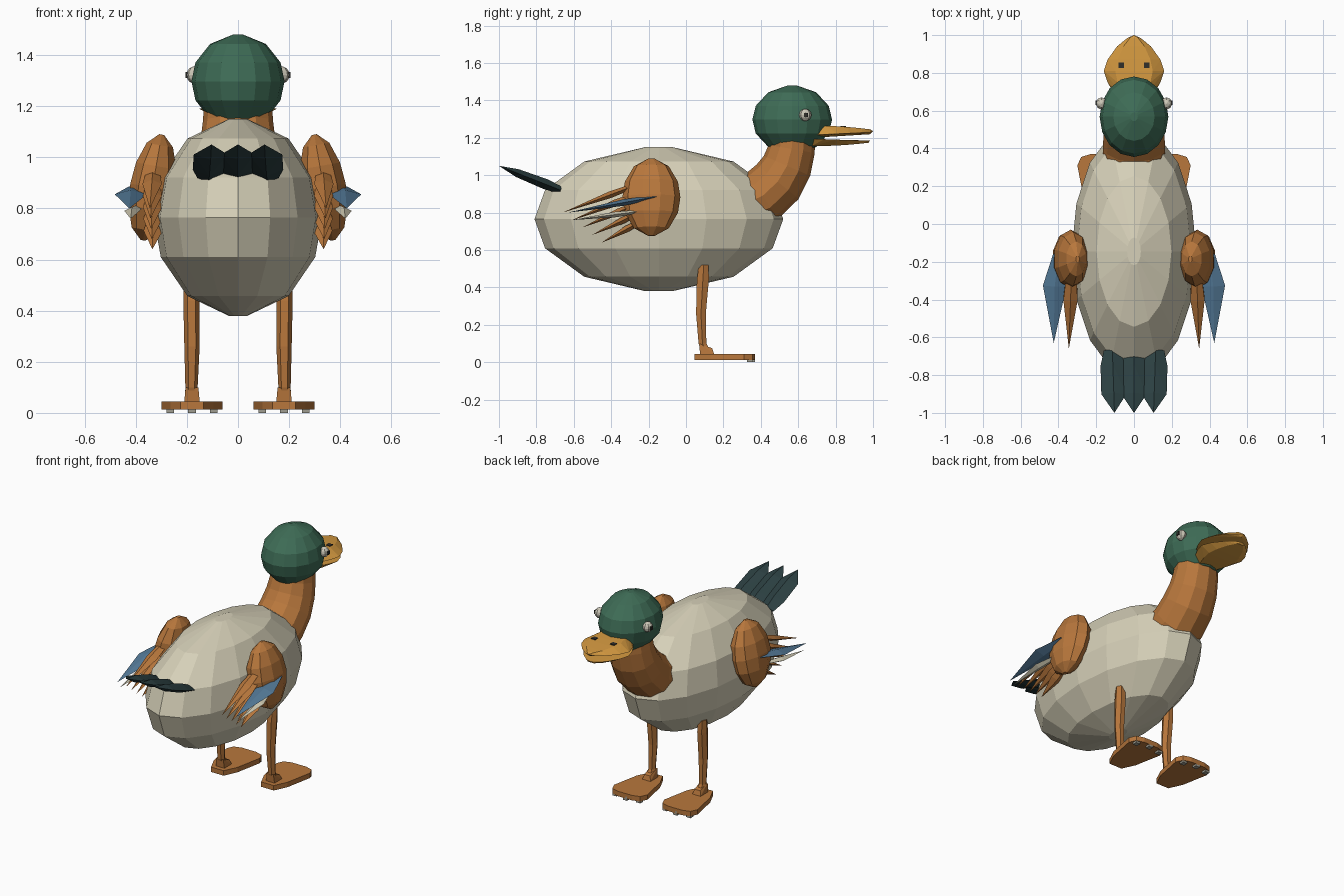
import bpy, bmesh, math
from mathutils import Vector, Matrix

if "Cube" in bpy.data.objects:
    bpy.data.objects.remove(bpy.data.objects["Cube"])


def material(name, r, g, b):
    m = bpy.data.materials.new(name)
    lin = [(c / 255 / 12.92) if c < 11 else ((c / 255 + 0.055) / 1.055) ** 2.4 for c in (r, g, b)]
    m.diffuse_color = (*lin, 1)
    m.use_nodes = True
    m.node_tree.nodes["Principled BSDF"].inputs["Base Color"].default_value = m.diffuse_color
    return m


CREAM = material("cream plumage", 214, 208, 184)
BROWN = material("warm brown", 184, 119, 60)
GREEN = material("head green", 62, 108, 86)
TAIL = material("dark teal", 44, 64, 66)
BLUE = material("wing blue", 84, 122, 152)
BILL = material("ochre bill", 212, 153, 64)
EYE = material("eye white", 205, 200, 184)
CLAW = material("claw grey", 160, 158, 145)
BLACK = material("near black", 48, 46, 42)


def finish(name, bm, mat):
    bmesh.ops.recalc_face_normals(bm, faces=bm.faces[:])
    me = bpy.data.meshes.new(name)
    bm.to_mesh(me)
    bm.free()
    me.materials.append(mat)
    ob = bpy.data.objects.new(name, me)
    bpy.context.collection.objects.link(ob)
    return ob


def loft(name, rings, mat):
    """Skin a list of equal-length point rings, with capped ends."""
    bm = bmesh.new()
    loops = [[bm.verts.new(p) for p in ring] for ring in rings]
    n = len(loops[0])
    for a, b in zip(loops, loops[1:]):
        for i in range(n):
            bm.faces.new((a[i], a[(i + 1) % n], b[(i + 1) % n], b[i]))
    bm.faces.new(loops[0])
    bm.faces.new(loops[-1])
    return finish(name, bm, mat)


def ball(name, center, radii, segs, mat, rot=None):
    """Faceted ellipsoid with small flat poles."""
    rot = rot or Matrix.Identity(3)
    rings = []
    for h, r in ((-1, 0.11), (-0.8, 0.6), (-0.405, 0.915), (0, 1), (0.405, 0.915), (0.8, 0.6), (1, 0.11)):
        ring = []
        for i in range(segs):
            a = 2 * math.pi * i / segs
            p = Vector((radii[0] * r * math.sin(a), radii[1] * r * math.cos(a), radii[2] * h))
            ring.append(Vector(center) + rot @ p)
        rings.append(ring)
    return loft(name, rings, mat)


def hull(name, pts, mat):
    bm = bmesh.new()
    for p in pts:
        bm.verts.new(p)
    res = bmesh.ops.convex_hull(bm, input=bm.verts[:])
    junk = {g for g in res["geom_interior"] if isinstance(g, bmesh.types.BMVert)}
    bmesh.ops.delete(bm, geom=list(junk), context="VERTS")
    bmesh.ops.dissolve_limit(bm, angle_limit=0.02, verts=bm.verts[:], edges=bm.edges[:])
    return finish(name, bm, mat)


def feather(name, root, tip, width, thick, mat, mid=0.4, root_scale=0.45, bow=0.0):
    """Pointed blade: narrow root, wide middle, sharp tip."""
    root, tip = Vector(root), Vector(tip)
    along = (tip - root).normalized()
    side = Vector((1, 0, 0))
    side = (side - along * side.dot(along)).normalized()
    up = side.cross(along)
    pts = [tip]
    for t, k in ((0, root_scale), (mid, 1)):
        c = root.lerp(tip, t) + side * bow * t
        pts += [c + side * width / 2 * k, c - side * width / 2 * k,
                c + up * thick / 2 * k, c - up * thick / 2 * k]
    return hull(name, pts, mat)


def box(name, c, s, mat):
    return hull(name, [(c[0] + i * s[0] / 2, c[1] + j * s[1] / 2, c[2] + k * s[2] / 2)
                       for i in (-1, 1) for j in (-1, 1) for k in (-1, 1)], mat)


# Body and head
ball("body", (0, -0.145, 0.765), (0.33, 0.665, 0.385), 16, CREAM)
ball("head", (0, 0.568, 1.297), (0.182, 0.213, 0.183), 16, GREEN)

# Curved neck
path = [(0.30, 0.84), (0.41, 0.89), (0.49, 0.965), (0.54, 1.05), (0.565, 1.14), (0.57, 1.22)]
radii = [0.15, 0.15, 0.145, 0.135, 0.125, 0.12]
rings = []
for i, (y, z) in enumerate(path):
    p, q = path[max(i - 1, 0)], path[min(i + 1, len(path) - 1)]
    d = Vector((0, q[0] - p[0], q[1] - p[1])).normalized()
    nrm = Vector((1, 0, 0)).cross(d)
    rings.append([Vector((0, y, z)) + radii[i] * (Vector((1.1, 0, 0)) * math.cos(a) + nrm * math.sin(a))
                  for a in (2 * math.pi * k / 12 for k in range(12))])
loft("neck", rings, BROWN)

# Bill: two flattened halves, spread slightly towards the tip
outline = [(0.68, 0.10), (0.75, 0.14), (0.81, 0.16), (0.87, 0.14), (0.94, 0.09), (0.985, 0.035)]
upper, lower = [(0, 1.0, 1.235)], [(0, 0.985, 1.185)]
for y, w in outline:
    t = (y - 0.68) / 0.32
    for s in (-1, 1):
        upper += [(s * w, y, 1.215 + 0.015 * t), (s * w * 0.62, y, 1.265 - 0.022 * t * t)]
        lower += [(s * w * 0.95, y - 0.01, 1.195 - 0.012 * t), (s * w * 0.6, y - 0.01, 1.155 + 0.02 * t * t)]
    upper.append((0, y, 1.200 + 0.02 * t))
hull("upper_bill", upper, BILL)
hull("lower_bill", lower, BILL)

# Three tail feathers
for i, x in enumerate((-0.115, 0, 0.115)):
    name = f"tail_feather_{i + 1}"
    a, b = Vector((x, -0.67, 0.92)), Vector((x * 0.9, -1.0, 1.05))
    d = (b - a).normalized()
    up = Vector((1, 0, 0)).cross(d)
    pts = [b]
    for t, w, h in ((0, 0.045, 0.02), (0.25, 0.065, 0.028), (0.7, 0.066, 0.022)):
        c = a.lerp(b, t)
        pts += [c + Vector((w, 0, 0)), c - Vector((w, 0, 0)), c + up * h, c - up * h]
    hull(name, pts, TAIL)

for s, side in ((-1, "left"), (1, "right")):
    # Eye with pupil, and nostril
    ball(f"{side}_eye", (s * 0.172, 0.638, 1.322), (0.03, 0.033, 0.033), 8, EYE)
    box(f"{side}_pupil", (s * 0.201, 0.642, 1.322), (0.008, 0.022, 0.022), BLACK)
    box(f"{side}_nostril", (s * 0.068, 0.84, 1.259), (0.03, 0.03, 0.009), BLACK)

    # Wing shoulder
    ball(f"{side}_wing", (s * 0.335, -0.185, 0.882), (0.092, 0.155, 0.21), 10, BROWN,
         Matrix.Rotation(-s * math.radians(10), 3, "Y"))

    # Fan of flight feathers
    for i in range(5):
        t = i / 4
        feather(f"{side}_flight_feather_{i + 1}",
                (s * 0.33, -0.22, 0.965 - 0.2 * t),
                (s * (0.345 - 0.01 * t), -0.66 + 0.21 * t, 0.80 - 0.16 * t),
                0.075, 0.036, BROWN, mid=0.42, root_scale=0.6)
    feather(f"{side}_blue_feather", (s * 0.40, -0.16, 0.885), (s * 0.425, -0.63, 0.80),
            0.125, 0.035, BLUE, mid=0.36, bow=s * 0.03)
    feather(f"{side}_cream_feather", (s * 0.385, -0.22, 0.81), (s * 0.42, -0.61, 0.76),
            0.06, 0.03, CREAM, mid=0.4, bow=s * 0.04)

    # Leg: a thin six-sided tube
    rings = []
    for x, y, z, rx, ry in ((0.185, 0.095, 0.52, 0.028, 0.03), (0.182, 0.09, 0.44, 0.032, 0.037),
                            (0.18, 0.08, 0.26, 0.03, 0.03), (0.182, 0.088, 0.10, 0.024, 0.024),
                            (0.182, 0.115, 0.04, 0.026, 0.032)):
        rings.append([(s * x + rx * math.cos(k * math.pi / 3), y + ry * math.sin(k * math.pi / 3), z)
                      for k in range(6)])
    loft(f"{side}_leg", rings, BROWN)

    # Webbed foot and claws
    plan = [(0.045, 0.045), (0.085, 0.13), (0.12, 0.31), (0.10, 0.355), (0.05, 0.37)]
    hull(f"{side}_foot", [(s * 0.18 + m * w, y, z) for w, y in plan for m in (-1, 1)
                          for z in (0.013, 0.045)], BROWN)
    hull(f"{side}_ankle", [(s * 0.18 + m * w, y, z) for m in (-1, 1) for w, y, z in
                           ((0.025, 0.07, 0.10), (0.03, 0.075, 0.045), (0.03, 0.15, 0.045), (0.02, 0.14, 0.075))],
         BROWN)
    for i, (dx, y) in enumerate(((-0.085, 0.34), (0, 0.355), (0.085, 0.34))):
        box(f"{side}_claw_{i + 1}", (s * 0.18 + dx, y, 0.013), (0.03, 0.03, 0.026), CLAW)
